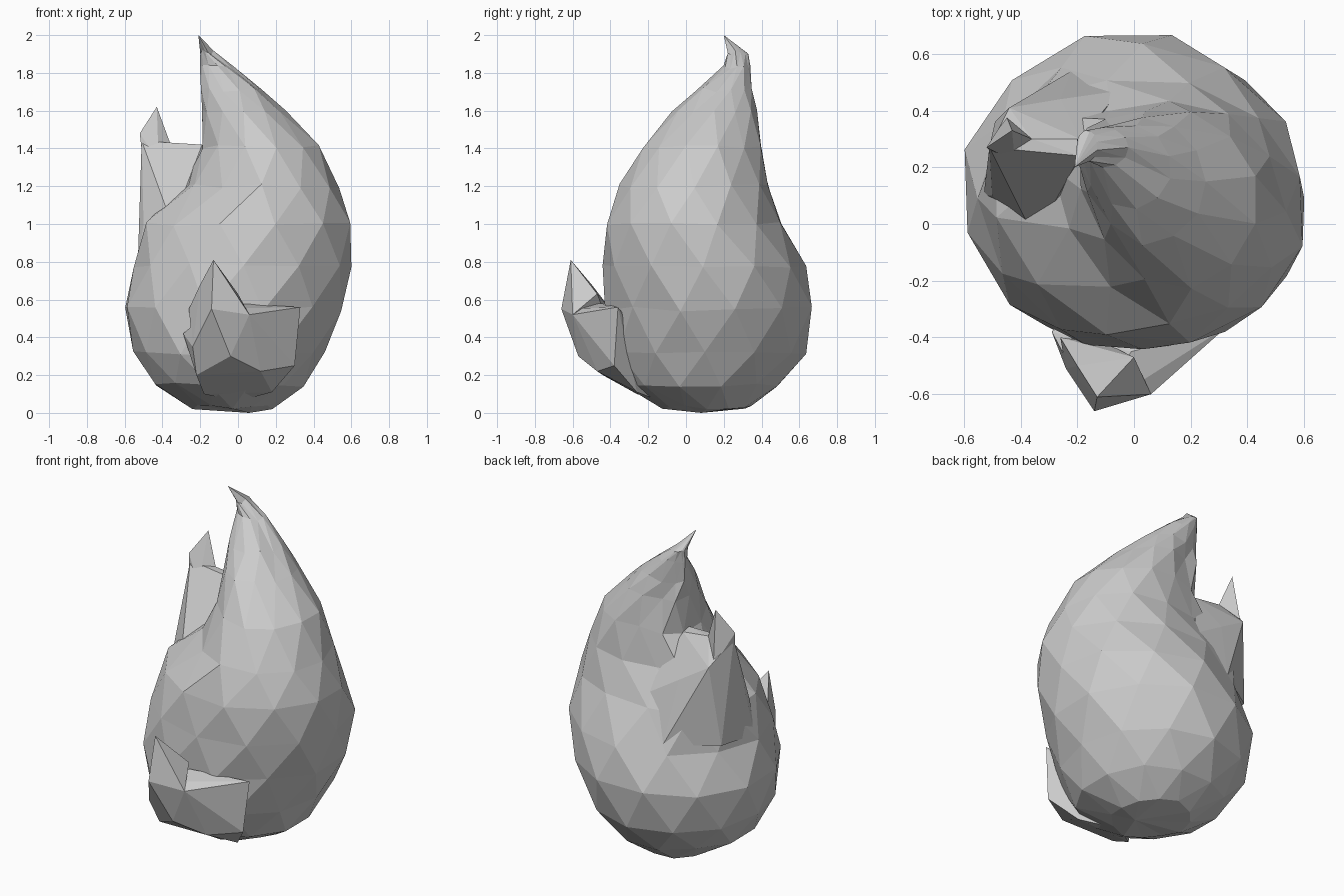
import bpy, bmesh, math, random
random.seed(4)


def finish(bm, name):
    bmesh.ops.recalc_face_normals(bm, faces=bm.faces[:])
    mesh = bpy.data.meshes.new(name)
    bm.to_mesh(mesh)
    bm.free()
    ob = bpy.data.objects.new(name, mesh)
    bpy.context.collection.objects.link(ob)
    return ob


def faceted_loft(name, rings, sides, bottom, top, jitter=0.0):
    """Triangulated loft; rings are (z, xmin, xmax, ymin, ymax), staggered by half a step."""
    bm = bmesh.new()
    loops = []
    for k, (z, x0, x1, y0, y1) in enumerate(rings):
        loop = []
        for i in range(sides):
            a = 2 * math.pi * (i + 0.5 * (k % 2)) / sides
            r = 1.015 + random.uniform(-jitter, jitter)
            x = (x0 + x1) / 2 + (x1 - x0) / 2 * r * math.cos(a)
            y = (y0 + y1) / 2 + (y1 - y0) / 2 * r * math.sin(a)
            if z > 0.95:  # the left side of the tongue curls backwards
                curl = 0.2 if z > 1.15 else 0.11
                y = min(y + curl * (y1 - y0) * max(0, -math.cos(a)), max(y, y1 - 0.03))
            loop.append(bm.verts.new((x, y, z + random.uniform(-jitter, jitter) * 0.8)))
        loops.append(loop)
    for k in range(len(loops) - 1):
        a, b = loops[k], loops[k + 1]
        for i in range(sides):
            j = (i + 1) % sides
            if k % 2 == 0:
                bm.faces.new((a[i], a[j], b[i]))
                bm.faces.new((a[j], b[j], b[i]))
            else:
                bm.faces.new((a[i], b[j], b[i]))
                bm.faces.new((a[i], a[j], b[j]))
    for loop, point in ((loops[0], bottom), (loops[-1], top)):
        v = bm.verts.new(point)
        for i in range(sides):
            bm.faces.new((loop[i], loop[(i + 1) % sides], v))
    return finish(bm, name)


def faceted_hull(name, points):
    """Convex faceted chunk spanned by a few corner points."""
    bm = bmesh.new()
    for p in points:
        bm.verts.new(p)
    bmesh.ops.convex_hull(bm, input=bm.verts[:])
    loose = [v for v in bm.verts if not v.link_faces]
    bmesh.ops.delete(bm, geom=loose, context='VERTS')
    return finish(bm, name)


# Main flame: egg-shaped belly drawn up to a tip at the upper left
faceted_loft("flame_body", [
    (0.03, -0.24, 0.18, -0.12, 0.34),
    (0.15, -0.44, 0.35, -0.34, 0.49),
    (0.32, -0.55, 0.46, -0.42, 0.62),
    (0.55, -0.60, 0.56, -0.44, 0.67),
    (0.78, -0.54, 0.60, -0.44, 0.62),
    (1.00, -0.50, 0.60, -0.42, 0.51),
    (1.20, -0.28, 0.53, -0.34, 0.43),
    (1.41, -0.19, 0.43, -0.23, 0.40),
    (1.60, -0.19, 0.25, -0.07, 0.37),
    (1.71, -0.20, 0.13, 0.05, 0.35),
    (1.83, -0.20, -0.02, 0.20, 0.34),
    (1.91, -0.20, -0.13, 0.22, 0.33),
], 12, (0.06, 0.08, 0.0), (-0.21, 0.20, 2.0), 0.016)

# Left lick: wedge rising out of the belly, with a saddle to the main flame
faceted_hull("left_lick", [
    (-0.35, -0.05, 1.00), (-0.50, 0.10, 1.00), (-0.23, 0.09, 1.13),
    (-0.19, 0.24, 1.42), (-0.36, 0.30, 1.43), (-0.51, 0.27, 1.44),
    (-0.44, 0.41, 1.30), (-0.26, 0.44, 1.19), (-0.19, 0.30, 1.41),
    (-0.05, 0.47, 1.06), (-0.53, 0.10, 0.80), (-0.49, 0.36, 0.82),
    (-0.22, 0.54, 0.82), (-0.20, 0.20, 0.80)])
faceted_hull("left_lick_tip", [
    (-0.52, 0.27, 1.48), (-0.36, 0.30, 1.43), (-0.43, 0.33, 1.62),
    (-0.45, 0.38, 1.30), (-0.42, 0.22, 1.33), (-0.50, 0.25, 1.30)])

# Small lick at the lower front: swollen base and pointed tip
faceted_hull("front_lick_base", [
    (-0.14, -0.66, 0.55), (0.06, -0.60, 0.52), (0.16, -0.44, 0.53),
    (-0.24, -0.51, 0.35), (-0.04, -0.57, 0.30), (0.12, -0.47, 0.22),
    (0.30, -0.38, 0.25), (0.33, -0.36, 0.56), (-0.22, -0.44, 0.20),
    (-0.29, -0.38, 0.42), (-0.01, -0.45, 0.58), (0.0, -0.20, 0.35),
    (-0.18, -0.26, 0.10), (0.18, -0.26, 0.11), (0.0, -0.13, 0.06)])
faceted_hull("front_lick_tip", [
    (-0.13, -0.61, 0.81), (-0.14, -0.66, 0.55), (0.0, -0.47, 0.63),
    (0.06, -0.60, 0.52), (-0.20, -0.50, 0.68), (-0.24, -0.51, 0.35),
    (-0.26, -0.40, 0.55), (-0.10, -0.42, 0.50)])
